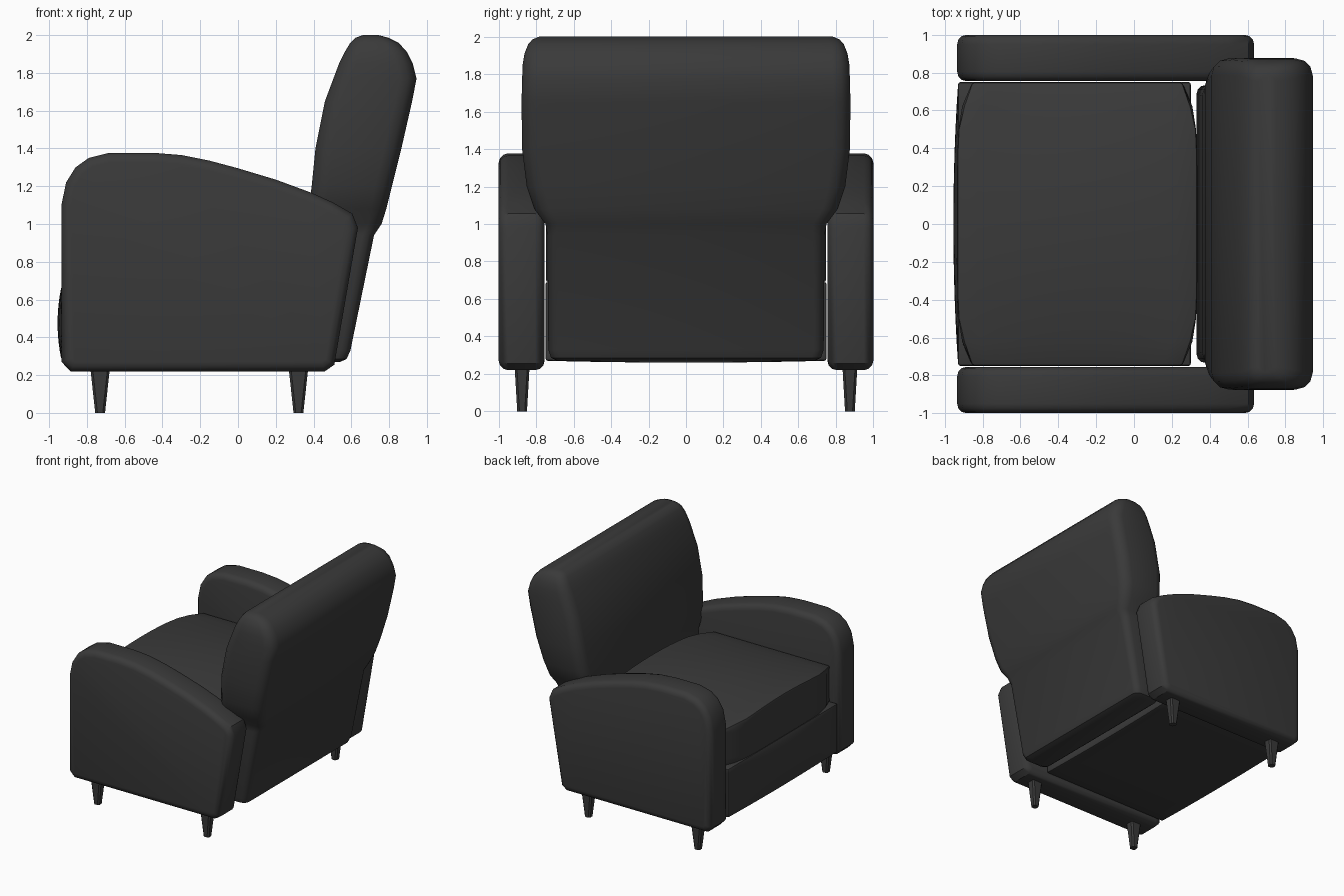
import bpy, bmesh, math

cube = bpy.data.objects.get("Cube")
if cube:
    bpy.data.objects.remove(cube)

# Single dark upholstery colour
mat = bpy.data.materials.new("charcoal")
mat.use_nodes = True
colour = (0.042, 0.042, 0.042, 1)
mat.diffuse_color = colour
mat.node_tree.nodes["Principled BSDF"].inputs["Base Color"].default_value = colour


def finish(bm, name, angle=32):
    bmesh.ops.recalc_face_normals(bm, faces=bm.faces)
    mesh = bpy.data.meshes.new(name)
    bm.to_mesh(mesh)
    bm.free()
    mesh.materials.append(mat)
    obj = bpy.data.objects.new(name, mesh)
    bpy.context.collection.objects.link(obj)
    bpy.ops.object.select_all(action='DESELECT')
    obj.select_set(True)
    bpy.context.view_layer.objects.active = obj
    bpy.ops.object.shade_smooth_by_angle(angle=math.radians(angle))
    return obj


def rounded_rect(x0, x1, w, r, steps=3):
    """Rounded rectangle from x0 to x1 and -w to w, counter-clockwise."""
    pts = []
    corners = [(x1 - r, w - r), (x0 + r, w - r), (x0 + r, r - w), (x1 - r, r - w)]
    for i, (cx, cy) in enumerate(corners):
        for s in range(steps + 1):
            a = math.pi / 2 * (i + s / steps)
            pts.append((cx + r * math.cos(a), cy + r * math.sin(a)))
    return pts


def loft(name, rings):
    bm = bmesh.new()
    rows = [[bm.verts.new((x, y, z)) for x, y in pts] for z, pts in rings]
    n = len(rows[0])
    for a, b in zip(rows, rows[1:]):
        for i in range(n):
            bm.faces.new((a[i], a[(i + 1) % n], b[(i + 1) % n], b[i]))
    bm.faces.new(rows[0])
    bm.faces.new(rows[-1])
    return finish(bm, name)


def pillow(name, x0, x1, w, z0, z1, shape, bevel):
    """Subdivided box reshaped by shape(u, v, t), each running -1 to 1."""
    bm = bmesh.new()
    bmesh.ops.create_cube(bm, size=2)
    rim = [e for e in bm.edges if e.calc_face_angle() > 1]
    bmesh.ops.subdivide_edges(bm, edges=rim, cuts=11, use_grid_fill=True)
    for v in bm.verts:
        u, s, t = v.co
        dx, dz = shape(u, s, t)
        v.co = ((x0 + x1) / 2 + u * (x1 - x0) / 2 + dx, s * w,
                (z0 + z1) / 2 + t * (z1 - z0) / 2 + dz)
    edges = [e for e in bm.edges if e.calc_face_angle() > 0.9]
    bmesh.ops.bevel(bm, geom=edges, offset=bevel, segments=2, profile=0.5, affect='EDGES')
    return finish(bm, name)


# Seat cushion: crowned top, rounded plan corners
def cushion_shape(u, s, t):
    crown = (1 - s * s) * (0.09 - 0.03 * u * u) if t > 0 else 0
    return -u * 0.08 * abs(s) ** 6, crown * t


# Base under the cushion: front bulges gently, underside sags slightly
def base_shape(u, s, t):
    front = -0.025 * (1 - t * t) * (1 - s * s) if u < 0 else 0
    return front * -u, -0.01 * (1 - s * s) if t < 0 else 0


pillow("seat_cushion", -0.935, 0.335, 0.748, 0.69, 1.0, cushion_shape, 0.012)
pillow("seat_base", -0.93, 0.3, 0.75, 0.27, 0.69, base_shape, 0.012)

# Backrest: z, front x, back x, half width, corner radius
sections = [
    (0.27, 0.36, 0.54, 0.69, 0.05),
    (0.285, 0.34, 0.575, 0.72, 0.05),
    (0.33, 0.33, 0.595, 0.735, 0.05),
    (0.94, 0.36, 0.72, 0.74, 0.06),
    (1.0, 0.37, 0.76, 0.75, 0.07),
    (1.08, 0.375, 0.785, 0.81, 0.08),
    (1.2, 0.39, 0.815, 0.85, 0.09),
    (1.4, 0.41, 0.865, 0.875, 0.09),
    (1.65, 0.46, 0.922, 0.878, 0.09),
    (1.77, 0.505, 0.945, 0.875, 0.09),
    (1.85, 0.535, 0.925, 0.872, 0.09),
    (1.91, 0.565, 0.895, 0.862, 0.08),
    (1.96, 0.595, 0.85, 0.842, 0.07),
    (1.985, 0.62, 0.8, 0.82, 0.06),
    (2.0, 0.66, 0.745, 0.785, 0.03),
]
loft("backrest", [(z, rounded_rect(x0, x1, w, r)) for z, x0, x1, w, r in sections])

# Armrests: side profile with softened rims
arm_profile = [
    (-0.935, 0.27), (-0.885, 0.22), (0.46, 0.22), (0.51, 0.255),
    (0.635, 0.98), (0.605, 1.055), (0.5, 1.115), (0.39, 1.165),
    (0.2, 1.235), (0, 1.295), (-0.15, 1.335), (-0.3, 1.365),
    (-0.45, 1.377), (-0.68, 1.377), (-0.79, 1.35), (-0.86, 1.3),
    (-0.91, 1.22), (-0.935, 1.1),
]


def arm(name, side):
    bm = bmesh.new()
    face = bm.faces.new([bm.verts.new((x, side * 0.755, z)) for x, z in arm_profile])
    moved = bmesh.ops.extrude_face_region(bm, geom=[face])
    verts = [g for g in moved["geom"] if isinstance(g, bmesh.types.BMVert)]
    bmesh.ops.translate(bm, verts=verts, vec=(0, side * 0.245, 0))
    bmesh.ops.recalc_face_normals(bm, faces=bm.faces)
    rims = [e for e in bm.edges if abs(e.verts[0].co.y - e.verts[1].co.y) < 0.01]
    bmesh.ops.bevel(bm, geom=rims, offset=0.05, segments=3, profile=0.5,
                    affect='EDGES', clamp_overlap=False)
    finish(bm, name)


# Tapered legs
def leg(name, x, y):
    rings = []
    for z, hx, hy in ((0, 0.026, 0.026), (0.24, 0.052, 0.04)):
        pts = [(x + px, y + py) for px, py in rounded_rect(-hx, hx, hy, 0.012, 1)]
        rings.append((z, pts))
    loft(name, rings)


for label, side in (("right", -1), ("left", 1)):
    arm(label + "_armrest", side)
    leg(label + "_front_leg", -0.73, side * 0.875)
    leg(label + "_rear_leg", 0.32, side * 0.875)
